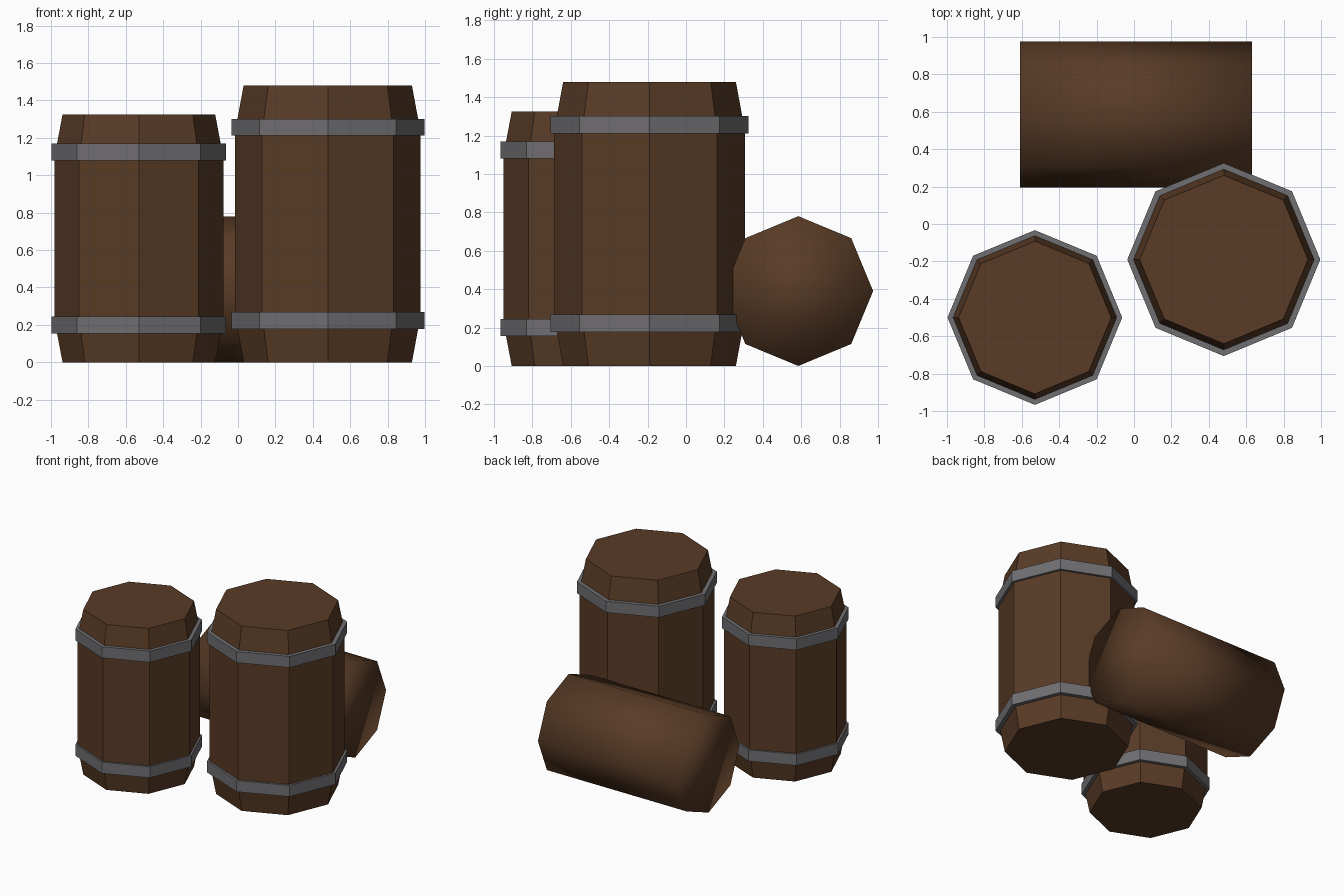
import bpy, bmesh, math
from mathutils import Matrix

cube = bpy.data.objects.get("Cube")
if cube:
    bpy.data.objects.remove(cube, do_unlink=True)


def make_material(name, rgb):
    mat = bpy.data.materials.new(name)
    mat.use_nodes = True
    color = (*rgb, 1.0)
    mat.diffuse_color = color
    mat.node_tree.nodes["Principled BSDF"].inputs["Base Color"].default_value = color
    return mat


wood = make_material("dark brown wood", (0.1, 0.044, 0.019))
iron = make_material("grey iron", (0.16, 0.156, 0.166))
SIDES = 8


def lathe(name, profile, location, mat, ring=False):
    """Turn (radius, height) points into an eight-sided solid or closed ring."""
    bm = bmesh.new()
    loops = []
    for radius, height in profile:
        angles = [2 * math.pi * i / SIDES for i in range(SIDES)]
        loops.append([bm.verts.new((radius * math.cos(a), radius * math.sin(a), height))
                      for a in angles])
    pairs = list(zip(loops, loops[1:]))
    if ring:
        pairs.append((loops[-1], loops[0]))
    else:
        bm.faces.new(loops[0][::-1])
        bm.faces.new(loops[-1])
    for low, high in pairs:
        for i in range(SIDES):
            j = (i + 1) % SIDES
            bm.faces.new((low[i], low[j], high[j], high[i]))
    bmesh.ops.recalc_face_normals(bm, faces=bm.faces)
    mesh = bpy.data.meshes.new(name)
    bm.to_mesh(mesh)
    bm.free()
    mesh.materials.append(mat)
    obj = bpy.data.objects.new(name, mesh)
    obj.location = location
    bpy.context.collection.objects.link(obj)
    return obj


def barrel(name, x, y, height, end, belly, band, band_low):
    """Upright barrel with tapered ends and two iron hoops."""
    thick = 0.09
    taper = band_low + thick * 0.85
    place = (x, y, 0)
    lathe(name + "_body", [(end, 0), (belly, taper), (belly, height - taper), (end, height)],
          place, wood)
    inner = end
    for label, z in (("lower", band_low), ("upper", height - band_low - thick)):
        lathe(f"{name}_{label}_hoop",
              [(inner, z), (band, z), (band, z + thick), (inner, z + thick)],
              place, iron, ring=True)


barrel("small_barrel", -0.53, -0.5, 1.325, 0.408, 0.452, 0.467, 0.155)
barrel("large_barrel", 0.48, -0.19, 1.48, 0.45, 0.497, 0.516, 0.178)

# Plain log lying along x, smooth shaded all over
bm = bmesh.new()
bmesh.ops.create_cone(bm, cap_ends=True, segments=SIDES, radius1=0.39, radius2=0.39, depth=1.24,
                      matrix=Matrix.Rotation(math.pi / 2, 4, "Y"))
for face in bm.faces:
    face.smooth = True
mesh = bpy.data.meshes.new("lying_barrel")
bm.to_mesh(mesh)
bm.free()
mesh.materials.append(wood)
log = bpy.data.objects.new("lying_barrel", mesh)
log.location = (0.01, 0.585, 0.39)
bpy.context.collection.objects.link(log)
